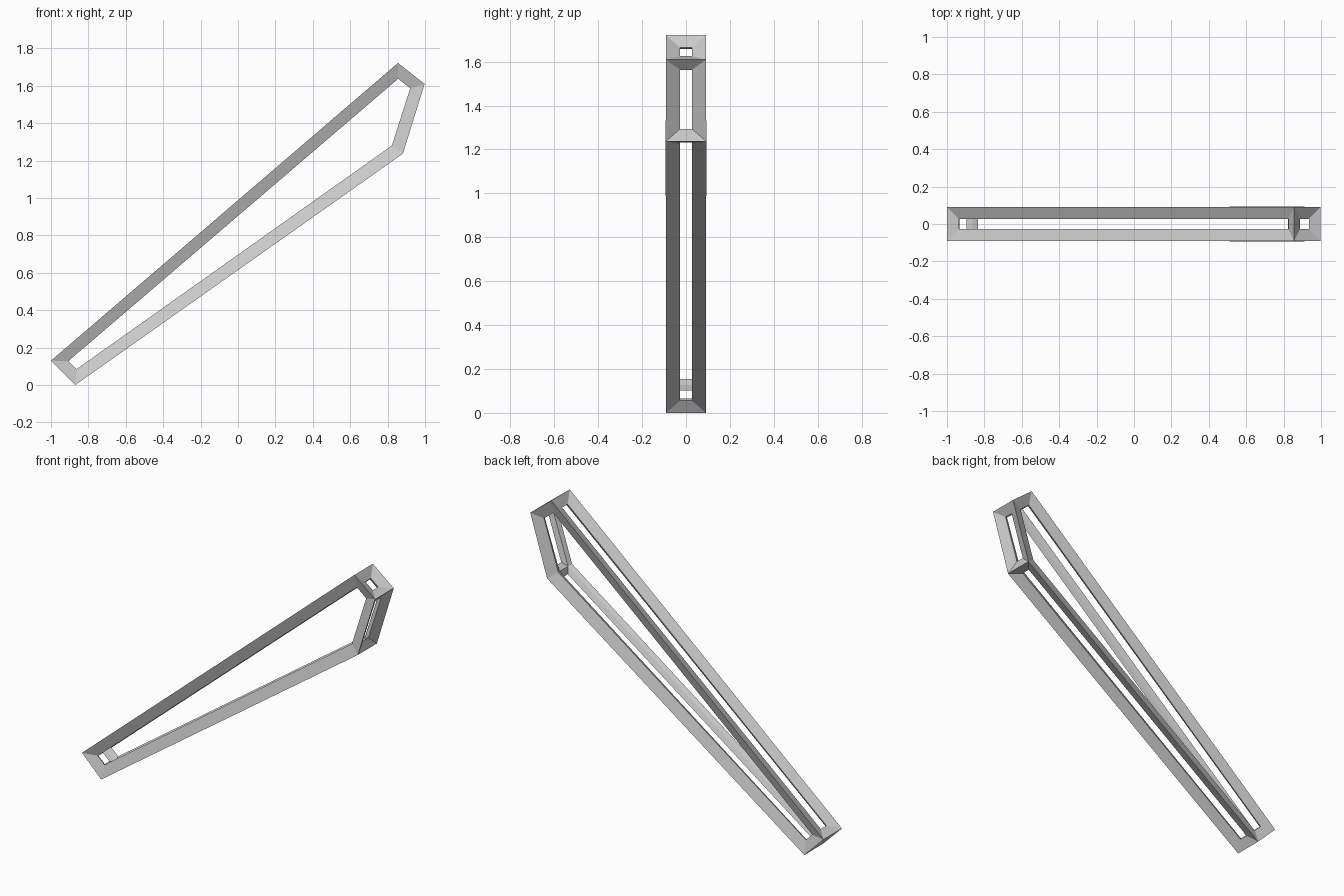
import bpy, bmesh

if "Cube" in bpy.data.objects:
    bpy.data.objects.remove(bpy.data.objects["Cube"])

# Side profile (x, z) of the five-sided prism that the frame follows
PROFILE = [(-0.967, 0.129), (-0.867, 0.0325), (0.857, 1.255), (0.967, 1.60), (0.856, 1.689)]
HALF_DEPTH = 0.067
BAR = 0.08

# Closed prism from the profile
bm = bmesh.new()
face = bm.faces.new([bm.verts.new((x, -HALF_DEPTH, z)) for x, z in PROFILE])
ext = bmesh.ops.extrude_face_region(bm, geom=[face], use_keep_orig=True)
moved = [g for g in ext["geom"] if isinstance(g, bmesh.types.BMVert)]
bmesh.ops.translate(bm, verts=moved, vec=(0, 2 * HALF_DEPTH, 0))
bmesh.ops.recalc_face_normals(bm, faces=bm.faces)
mesh = bpy.data.meshes.new("slanted_open_frame")
bm.to_mesh(mesh)
bm.free()
frame = bpy.data.objects.new("slanted_open_frame", mesh)
bpy.context.collection.objects.link(frame)

# Bars along every edge, straddling the prism surface
wire = frame.modifiers.new("bars", "WIREFRAME")
wire.thickness = BAR
wire.offset = 0
wire.use_even_offset = True
wire.use_replace = True
